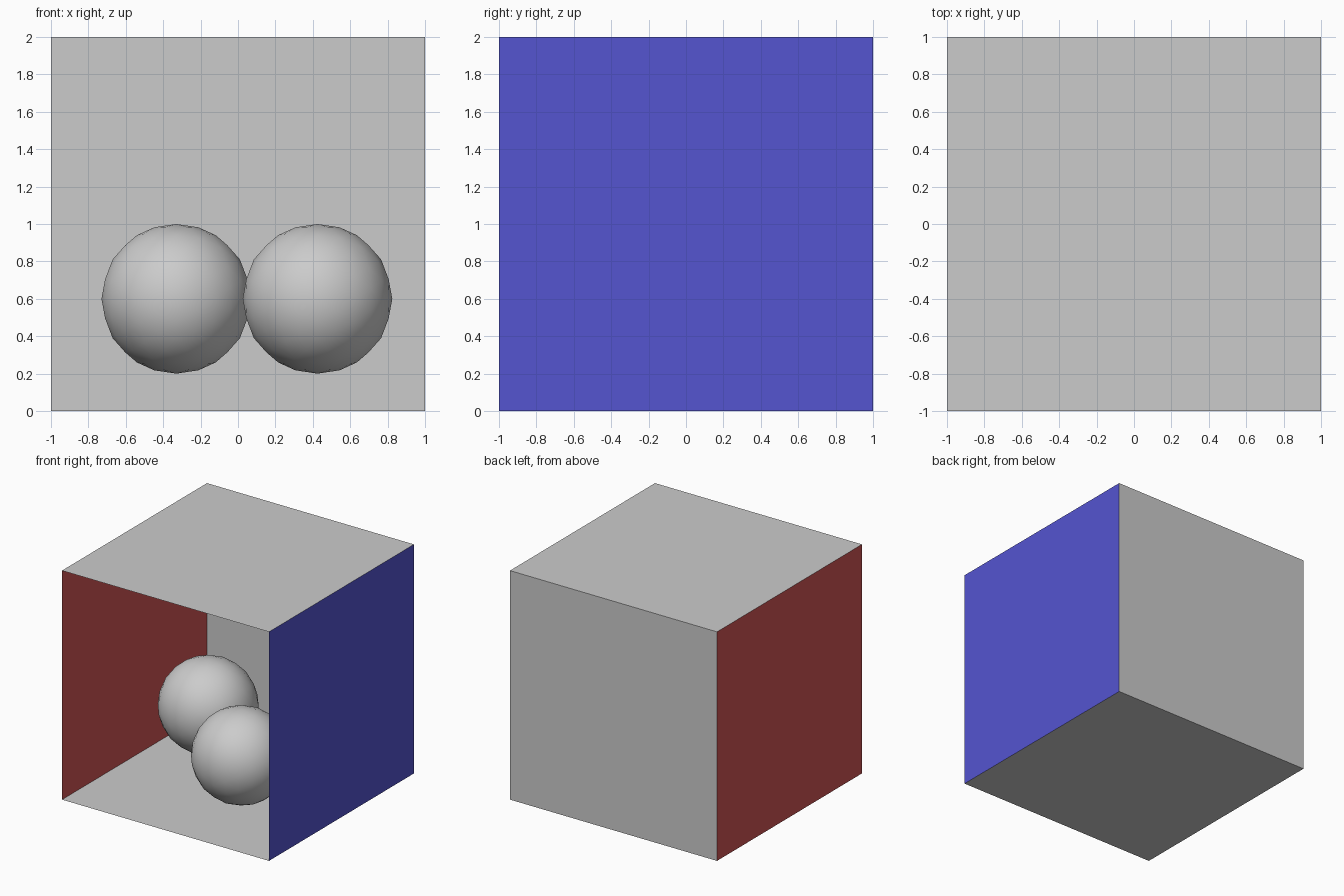
import bpy
from math import pi, radians

if "Cube" in bpy.data.objects:
    bpy.data.objects.remove(bpy.data.objects["Cube"])


def material(name, rgb):
    mat = bpy.data.materials.new(name)
    mat.diffuse_color = (*rgb, 1.0)
    mat.use_nodes = True
    mat.node_tree.nodes["Principled BSDF"].inputs["Base Color"].default_value = mat.diffuse_color
    return mat


def panel(name, location, rotation=(0, 0, 0), mat=None):
    """Thin 2 x 2 wall panel."""
    bpy.ops.mesh.primitive_plane_add(size=2, location=location, rotation=rotation)
    obj = bpy.context.object
    obj.name = name
    bpy.ops.object.transform_apply(location=False, rotation=True, scale=True)
    if mat:
        obj.data.materials.append(mat)


def ball(name, location):
    """Smooth low-poly ball, turned so an icosahedron edge lies across the top."""
    bpy.ops.mesh.primitive_ico_sphere_add(
        subdivisions=3, radius=0.4, location=location,
        rotation=(0, radians(-31.717), 0))
    bpy.context.object.name = name
    bpy.ops.object.shade_smooth()


red = material("red", (0.63, 0.09, 0.09))
blue = material("blue", (0.09, 0.09, 0.63))

# Room shell, open at the front, faces pointing inward
panel("floor", (0, 0, 0))
panel("ceiling", (0, 0, 2), (pi, 0, 0))
panel("back_wall", (0, 1, 1), (pi / 2, 0, 0))
panel("left_wall", (-1, 0, 1), (0, pi / 2, 0), red)
panel("right_wall", (1, 0, 1), (0, -pi / 2, 0), blue)

# Two floating balls
ball("left_ball", (-0.33, 0.06, 0.6))
ball("right_ball", (0.425, -0.56, 0.6))
